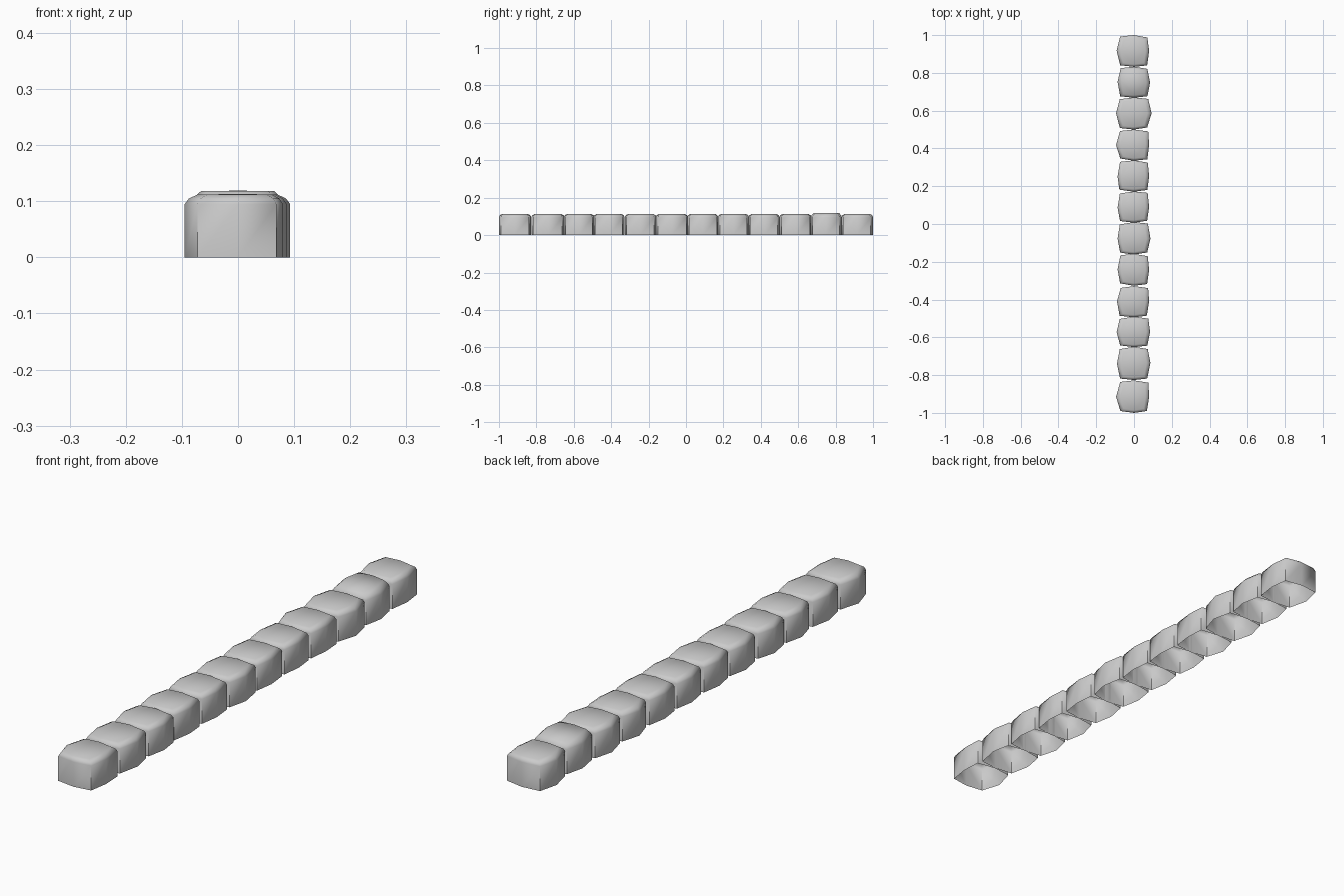
import bpy, bmesh, random

if "Cube" in bpy.data.objects:
    bpy.data.objects.remove(bpy.data.objects["Cube"])

random.seed(4)

# Each stone: back y, front y, left bulge x, right bulge x, crown height
STONES = [
    (1.00, 0.832, -0.092, 0.080, 0.113),
    (0.833, 0.668, -0.087, 0.085, 0.119),
    (0.67, 0.500, -0.095, 0.093, 0.113),
    (0.50, 0.335, -0.095, 0.080, 0.113),
    (0.337, 0.171, -0.087, 0.080, 0.113),
    (0.172, 0.007, -0.087, 0.080, 0.113),
    (0.01, -0.162, -0.087, 0.087, 0.113),
    (-0.158, -0.327, -0.087, 0.080, 0.113),
    (-0.329, -0.494, -0.090, 0.080, 0.113),
    (-0.490, -0.652, -0.092, 0.085, 0.113),
    (-0.650, -0.826, -0.090, 0.087, 0.113),
    (-0.828, -1.00, -0.095, 0.080, 0.113),
]


def make_stone(index, back, front, left, right, height):
    mid = (back + front) / 2
    r = lambda: random.uniform(-0.003, 0.003)
    # Eight-sided outline: four corners and four bulged side middles
    outline = [
        (0, front), (0.071 + r(), front + 0.010 + r()),
        (right, mid + r()), (0.073 + r(), back - 0.010 + r()),
        (0, back), (-0.073 + r(), back - 0.010 + r()),
        (left, mid + r()), (-0.075 + r(), front + 0.010 + r()),
    ]
    # Open-bottomed wall, softened shoulder and slightly crowned top
    layers = [(0, 1, 1), (0.095, 1, 1), (0.105, 0.92, 0.96), (height - 0.001, 0.76, 0.84)]
    bm = bmesh.new()
    rings = [[bm.verts.new((x * sx, mid + (y - mid) * sy, z)) for x, y in outline]
             for z, sx, sy in layers]
    for low, high in zip(rings, rings[1:]):
        for i in range(8):
            j = (i + 1) % 8
            bm.faces.new((low[i], low[j], high[j], high[i]))
    centre = bm.verts.new((0, mid, height))
    top = rings[-1]
    for i in range(0, 8, 2):
        bm.faces.new((top[i], top[i + 1], top[(i + 2) % 8], centre))
    for face in bm.faces:
        face.smooth = True
    # Keep the upright block corners crisp
    for i in (1, 3, 5, 7):
        bm.edges.get((rings[0][i], rings[1][i])).smooth = False
    mesh = bpy.data.meshes.new(f"edging_stone_{index}")
    bm.to_mesh(mesh)
    bm.free()
    stone = bpy.data.objects.new(mesh.name, mesh)
    bpy.context.collection.objects.link(stone)


for n, spec in enumerate(STONES, 1):
    make_stone(n, *spec)
